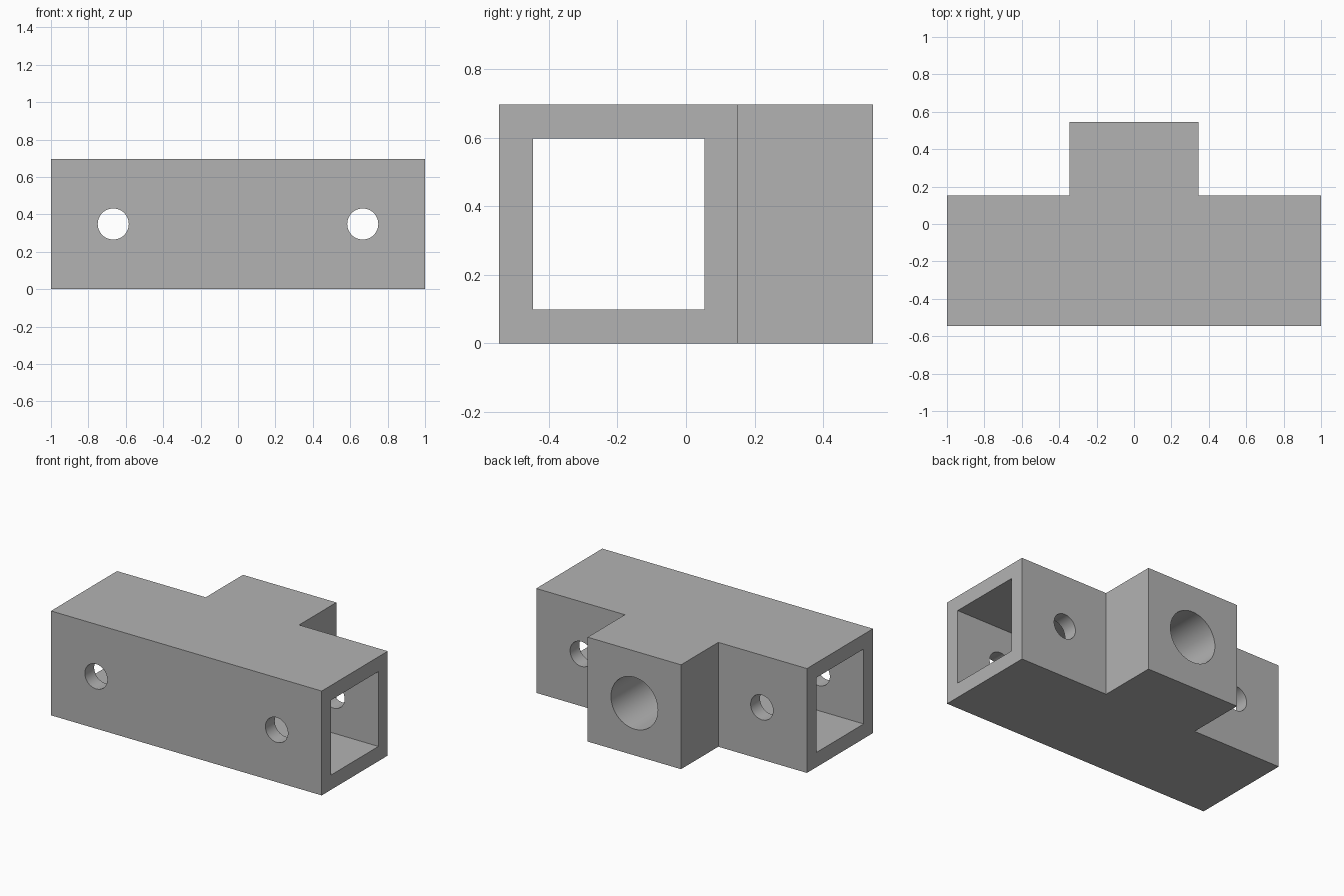
import bpy, bmesh, math
from mathutils import Matrix

default = bpy.data.objects.get("Cube")
if default:
    bpy.data.objects.remove(default, do_unlink=True)

HEIGHT = 0.697
MID_Z = HEIGHT / 2
FRONT, BACK, BOSS_BACK = -0.545, 0.152, 0.545
BOSS_X = 0.345
TUNNEL_Y = (FRONT + BACK) / 2
TUNNEL = 0.5
PIN_X, PIN_R, BORE_R = 0.667, 0.083, 0.173

grey = bpy.data.materials.new("grey")
grey.use_nodes = True
grey.diffuse_color = (0.45, 0.45, 0.45, 1)
grey.node_tree.nodes["Principled BSDF"].inputs["Base Color"].default_value = grey.diffuse_color


def make_object(name, bm):
    bmesh.ops.recalc_face_normals(bm, faces=bm.faces)
    mesh = bpy.data.meshes.new(name)
    bm.to_mesh(mesh)
    bm.free()
    mesh.materials.append(grey)
    obj = bpy.data.objects.new(name, mesh)
    bpy.context.collection.objects.link(obj)
    return obj


def box_cutter(name, size, centre):
    bm = bmesh.new()
    bmesh.ops.create_cube(bm, size=1, matrix=Matrix.Translation(centre) @ Matrix.Diagonal((*size, 1)))
    return make_object(name, bm)


def hole_cutter(name, radius, x, y0, y1):
    """Round cutter running along y."""
    bm = bmesh.new()
    place = Matrix.Translation((x, (y0 + y1) / 2, MID_Z)) @ Matrix.Rotation(math.pi / 2, 4, "X")
    bmesh.ops.create_cone(bm, cap_ends=True, segments=64, radius1=radius, radius2=radius,
                          depth=y1 - y0, matrix=place)
    return make_object(name, bm)


# T-shaped block, extruded upward from its plan outline
half = [(1, FRONT), (1, BACK), (BOSS_X, BACK), (BOSS_X, BOSS_BACK)]
outline = half + [(-x, y) for x, y in reversed(half)]
bm = bmesh.new()
base = bm.faces.new([bm.verts.new((x, y, 0)) for x, y in outline])
top = bmesh.ops.extrude_face_region(bm, geom=[base])["geom"]
bmesh.ops.translate(bm, vec=(0, 0, HEIGHT), verts=[v for v in top if isinstance(v, bmesh.types.BMVert)])
block = make_object("tee_bracket", bm)

# Square tunnel, two pin holes through both walls, and the round bore in the boss
cutters = [
    box_cutter("tunnel_cutter", (3, TUNNEL, TUNNEL), (0, TUNNEL_Y, MID_Z)),
    hole_cutter("left_pin_cutter", PIN_R, PIN_X, -1, 1),
    hole_cutter("right_pin_cutter", PIN_R, -PIN_X, -1, 1),
    hole_cutter("bore_cutter", BORE_R, 0, TUNNEL_Y, 1),
]
bpy.context.view_layer.objects.active = block
block.select_set(True)
for cutter in cutters:
    mod = block.modifiers.new(cutter.name, "BOOLEAN")
    mod.operation = "DIFFERENCE"
    mod.solver = "EXACT"
    mod.object = cutter
    bpy.ops.object.modifier_apply(modifier=mod.name)
    bpy.data.objects.remove(cutter, do_unlink=True)

# Smooth hole walls, crisp edges elsewhere
bpy.ops.object.shade_smooth_by_angle(angle=math.radians(30))
